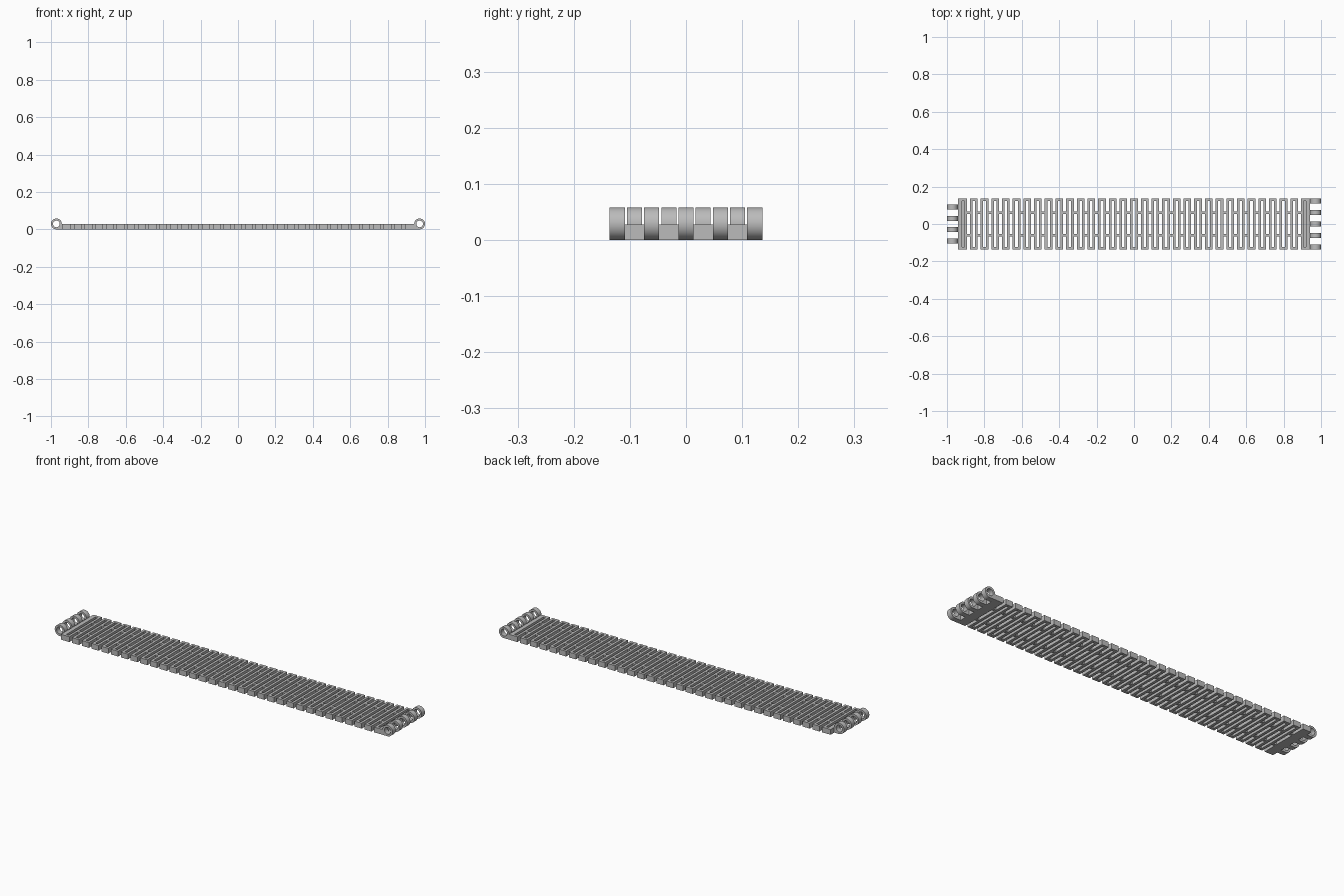
import bpy, bmesh, math

if "Cube" in bpy.data.objects:
    bpy.data.objects.remove(bpy.data.objects["Cube"], do_unlink=True)

grey = bpy.data.materials.new("plain grey")
grey.use_nodes = True
grey.diffuse_color = (0.5, 0.5, 0.5, 1)
grey.node_tree.nodes["Principled BSDF"].inputs["Base Color"].default_value = (0.5, 0.5, 0.5, 1)

HALF_W, THICK = 0.136, 0.028      # strap half width and thickness
RING, HOLE = 0.029, 0.018         # knuckle radii
PLATE_END = 1 - 2 * RING          # outer edge of the end plates
LINKS, GAP, SLOT = 31, 0.016, 0.014
PITCH = 0.0571
EDGE = LINKS * PITCH / 2 + GAP / 2  # inner edge of the end plates


def finish(bm, name):
    bmesh.ops.remove_doubles(bm, verts=bm.verts, dist=1e-5)
    bmesh.ops.recalc_face_normals(bm, faces=bm.faces)
    mesh = bpy.data.meshes.new(name)
    bm.to_mesh(mesh)
    bm.free()
    mesh.materials.append(grey)
    obj = bpy.data.objects.new(name, mesh)
    bpy.context.collection.objects.link(obj)
    return obj


def slab(name, xs, ys, height):
    """Solid made of grid cells; height(i, j) gives the top of each cell."""
    bm = bmesh.new()

    def top(i, j):
        inside = 0 <= i < len(xs) - 1 and 0 <= j < len(ys) - 1
        return height(i, j) if inside else 0

    def face(points):
        bm.faces.new([bm.verts.new(p) for p in points])

    for i in range(len(xs) - 1):
        for j in range(len(ys) - 1):
            h = top(i, j)
            if not h:
                continue
            a, b, c, d = xs[i], xs[i + 1], ys[j], ys[j + 1]
            corners = [(a, c), (b, c), (b, d), (a, d)]
            face([(x, y, h) for x, y in corners])
            face([(x, y, 0) for x, y in reversed(corners)])
            for k, (di, dj) in enumerate([(0, -1), (1, 0), (0, 1), (-1, 0)]):
                low = top(i + di, j + dj)
                if low < h:
                    p, q = corners[k], corners[(k + 1) % 4]
                    face([(*p, low), (*q, low), (*q, h), (*p, h)])
    return finish(bm, name)


# Flexible strap: looped links joined by pairs of small bridges
xs = [-EDGE]
for k in range(LINKS):
    mid = (k - (LINKS - 1) / 2) * PITCH
    half = (PITCH - GAP) / 2
    xs += [mid - half, mid - SLOT / 2, mid + SLOT / 2, mid + half]
xs.append(EDGE)
ys = [-HALF_W, -0.122, -0.066, -0.054, 0.054, 0.066, 0.122, HALF_W]


def strap_height(i, j):
    column = i % 4
    if column == 0:                      # open gap with two bridges
        return THICK if j in (2, 4) else 0
    if column == 2:                      # slot inside a link
        return THICK if j in (0, 6) else 0
    return THICK


slab("flexible_strap", xs, ys, strap_height)

# End plates, each with a shallow groove
for side, name in ((-1, "right"), (1, "left")):
    px = sorted(side * x for x in (EDGE, 0.906, 0.92, PLATE_END))
    slab(name + "_end_plate", px, [-HALF_W, -0.122, 0.122, HALF_W],
         lambda i, j: THICK / 2 if i == j == 1 else THICK)


# Hinge knuckles: rings with a square lower corner that meets the plate
def knuckle(name, side, y, width=0.027, steps=32):
    bm = bmesh.new()
    rows = []
    for k in range(steps):
        t = 2 * math.pi * k / steps
        c, s = math.cos(t), math.sin(t)
        square = c * side < 1e-6 and s < 1e-6
        outer = RING / max(abs(c), abs(s)) if square else RING
        rows.append([bm.verts.new((side * (1 - RING) + r * c, y + w, RING + r * s))
                     for r, w in ((outer, -width / 2), (outer, width / 2),
                                  (HOLE, width / 2), (HOLE, -width / 2))])
    for k in range(steps):
        a, b = rows[k], rows[(k + 1) % steps]
        for n in range(4):
            m = (n + 1) % 4
            bm.faces.new((a[n], a[m], b[m], b[n]))
    obj = finish(bm, name)
    bpy.ops.object.select_all(action='DESELECT')
    obj.select_set(True)
    bpy.context.view_layer.objects.active = obj
    bpy.ops.object.shade_smooth_by_angle(angle=math.radians(30))


# Five knuckles on the left end interleave with four on the right end
for k in range(9):
    side = 1 if k % 2 == 0 else -1
    end = "left" if side > 0 else "right"
    knuckle(f"{end}_knuckle_{k // 2 + 1}", side, (k - 4) * 0.0306)
